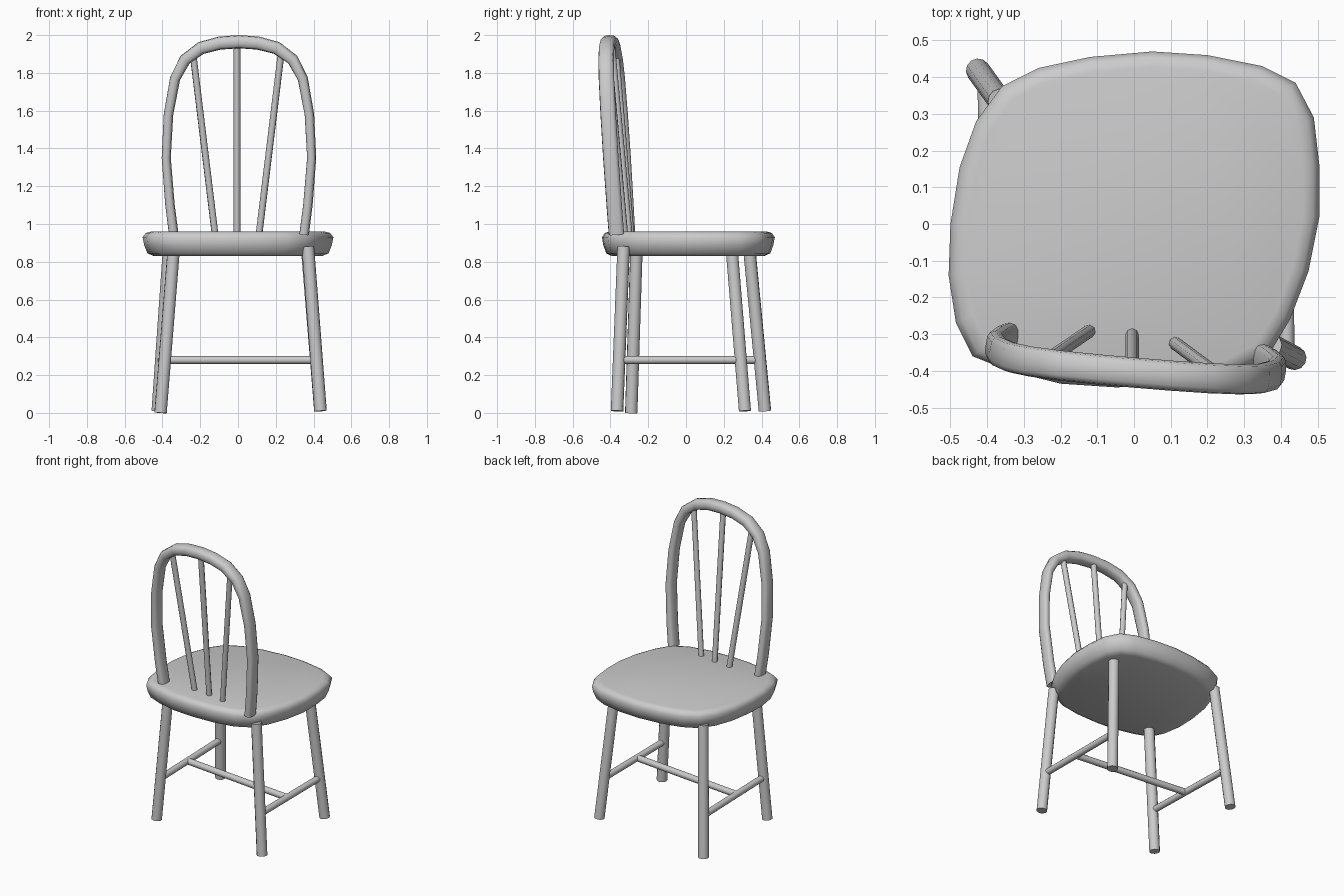
import bpy, bmesh, math
from mathutils import Vector

cube = bpy.data.objects.get("Cube")
if cube:
    bpy.data.objects.remove(cube, do_unlink=True)

grey = bpy.data.materials.new("plain grey")
grey.use_nodes = True
colour = (0.6, 0.6, 0.6, 1)
grey.diffuse_color = colour
grey.node_tree.nodes["Principled BSDF"].inputs["Base Color"].default_value = colour


def loft(name, rings, angle=50):
    """Skin closed rings of points and cap both ends."""
    bm = bmesh.new()
    loops = [[bm.verts.new(p) for p in ring] for ring in rings]
    n = len(loops[0])
    for a, b in zip(loops, loops[1:]):
        for i in range(n):
            j = (i + 1) % n
            bm.faces.new((a[i], a[j], b[j], b[i]))
    bm.faces.new(loops[0][::-1])
    bm.faces.new(loops[-1])
    bmesh.ops.recalc_face_normals(bm, faces=bm.faces[:])
    mesh = bpy.data.meshes.new(name)
    bm.to_mesh(mesh)
    bm.free()
    mesh.materials.append(grey)
    obj = bpy.data.objects.new(name, mesh)
    bpy.context.collection.objects.link(obj)
    bpy.ops.object.select_all(action="DESELECT")
    obj.select_set(True)
    bpy.context.view_layer.objects.active = obj
    bpy.ops.object.shade_smooth_by_angle(angle=math.radians(angle))
    return obj


def rod(name, start, end, radius, sides=12):
    a, b = Vector(start), Vector(end)
    turn = (b - a).to_track_quat("Z", "Y")
    circle = [turn @ Vector((radius * math.cos(t), radius * math.sin(t), 0))
              for t in (math.tau * i / sides for i in range(sides))]
    return loft(name, [[a + c for c in circle], [b + c for c in circle]])


# Seat: a rounded outline stacked into a softened slab
outline = [(.05, .47), (.2, .46), (.35, .43), (.44, .385), (.49, .29), (.505, .16),
           (.505, .02), (.475, -.13), (.425, -.26), (.365, -.36), (.26, -.415),
           (.12, -.44), (-.05, -.445), (-.2, -.435), (-.34, -.4), (-.44, -.36),
           (-.485, -.27), (-.505, -.14), (-.5, 0), (-.475, .155), (-.43, .28),
           (-.36, .375), (-.26, .425), (-.12, .455)]
levels = [(.83, .88), (.845, .95), (.89, .985), (.93, 1), (.953, .965), (.96, .91)]
loft("seat", [[(x * s, y * s, z) for x, y in outline] for z, s in levels], 60)

# Legs: foot and top centres, splayed outwards
legs = {
    "back_right_leg": ((-.41, -.29, 0), (-.34, -.262, .87)),
    "back_left_leg": ((.437, -.365, .01), (.37, -.33, .88)),
    "front_right_leg": ((-.425, .418, .01), (-.365, .335, .87)),
    "front_left_leg": ((.435, .312, .01), (.365, .242, .87)),
}
for name, (foot, top) in legs.items():
    rod(name, foot, top, .033)

# Stretchers: one along each side and a cross bar between them
joints = []
for side in ("right", "left"):
    ends = [Vector(a).lerp(Vector(b), .315)
            for a, b in (legs[f"back_{side}_leg"], legs[f"front_{side}_leg"])]
    for p in ends:
        p.z = .28
    rod(side + "_stretcher", *ends, .021)
    joints.append(ends[0].lerp(ends[1], .45))
rod("cross_stretcher", *joints, .021)


# Back hoop: a flattened section swept round an arch that leans back
def back_y(x, z):
    return -.34 - .085 * x - .065 * (z - .96)


half = [(.345, .945), (.365, 1.1), (.385, 1.35), (.373, 1.58), (.338, 1.77),
        (.285, 1.87), (.2, 1.932), (.1, 1.958)]
arch = [(-x, z) for x, z in half] + [(0, 1.965)] + [(x, z) for x, z in half[::-1]]
path = [Vector((x + .005, back_y(x, z), z)) for x, z in arch]
rings = []
for i, p in enumerate(path):
    along = (path[min(i + 1, len(path) - 1)] - path[max(i - 1, 0)]).normalized()
    depth = Vector((.085, 1, .03))
    depth = (depth - along * depth.dot(along)).normalized()
    out = along.cross(depth)
    thick = .024 + .011 * abs(along.x)
    ring = []
    for k in range(12):
        c, s = math.cos(math.tau * k / 12), math.sin(math.tau * k / 12)
        u = math.copysign(abs(c) ** .7, c) * .041
        v = math.copysign(abs(s) ** .7, s) * thick
        ring.append(p + depth * u + out * v)
    rings.append(ring)
loft("back_hoop", rings, 60)

# Spindles fanning from the seat up into the hoop
for name, foot_x, foot_y, top_x, top_z in (("right_spindle", -.122, -.292, -.238, 1.9),
                                           ("middle_spindle", -.005, -.302, -.005, 1.95),
                                           ("left_spindle", .112, -.325, .228, 1.9)):
    rod(name, (foot_x, foot_y, .95), (top_x, back_y(top_x, top_z) + .01, top_z), .018, 8)
